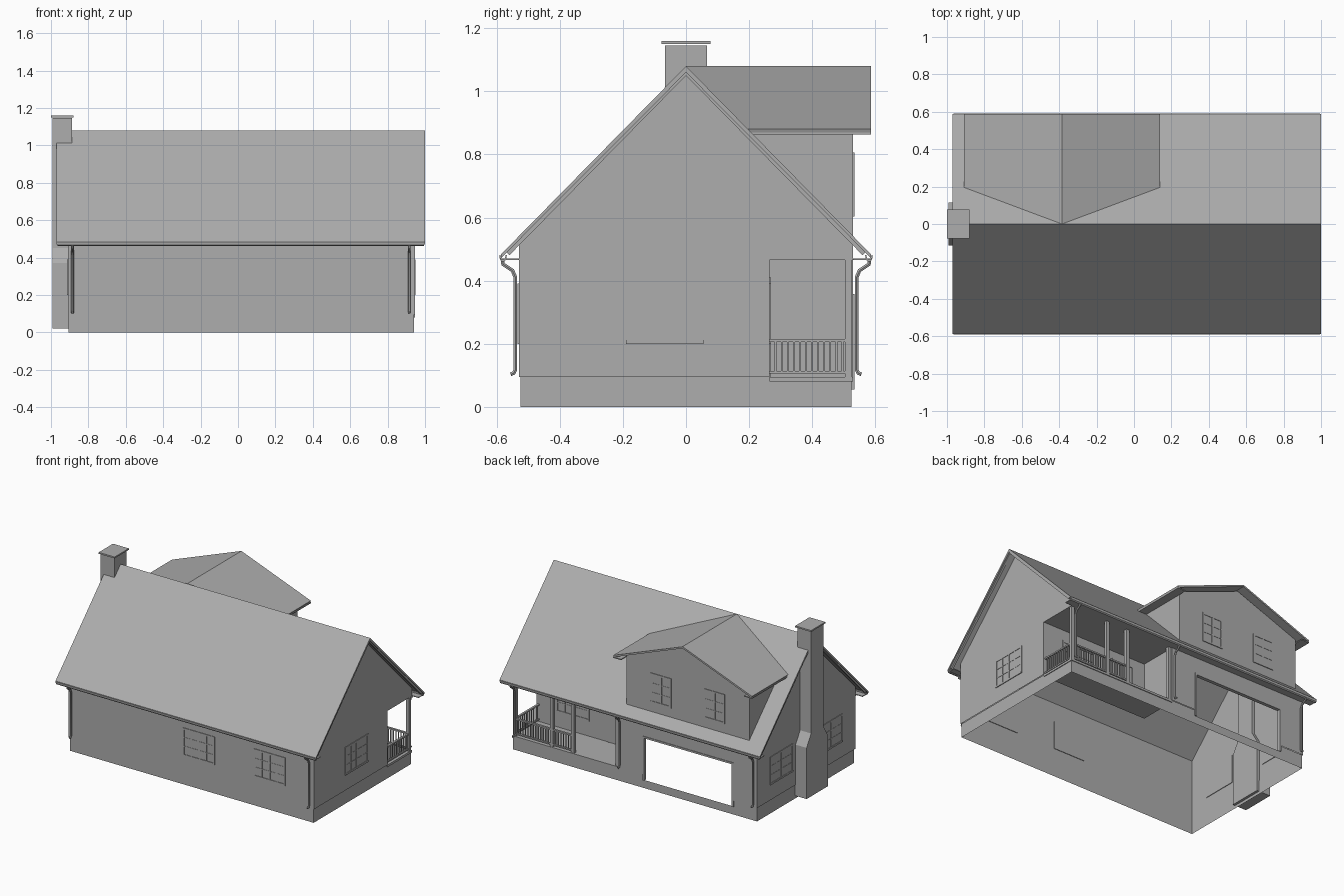
import bpy, bmesh
from mathutils import Vector

if "Cube" in bpy.data.objects:
    bpy.data.objects.remove(bpy.data.objects["Cube"])

X0, X1, Y = -0.91, 0.945, 0.53          # wall extents
PX, PY = 0.14, 0.265                    # inner corner of the porch
GX0, GX1, GZ0, GZ1 = -0.72, -0.055, 0.055, 0.345  # wide opening
SLOPE = 1.017
DC = -0.385                             # dormer centre

grey = bpy.data.materials.new("mid_grey")
grey.diffuse_color = (0.42, 0.42, 0.42, 1)
grey.use_nodes = True
grey.node_tree.nodes["Principled BSDF"].inputs["Base Color"].default_value = grey.diffuse_color


def obj(name, bm):
    me = bpy.data.meshes.new(name)
    bm.to_mesh(me)
    bm.free()
    me.materials.append(grey)
    o = bpy.data.objects.new(name, me)
    bpy.context.collection.objects.link(o)
    return o


def sheets(name, polys):
    bm = bmesh.new()
    for p in polys:
        bm.faces.new([bm.verts.new(v) for v in p])
    bmesh.ops.remove_doubles(bm, verts=bm.verts, dist=1e-5)
    return obj(name, bm)


def boxes(name, items):
    bm = bmesh.new()
    for x0, x1, y0, y1, z0, z1 in items:
        vs = bmesh.ops.create_cube(bm, size=1)['verts']
        for v in vs:
            v.co = Vector(((x0 + x1) / 2 + v.co.x * (x1 - x0),
                           (y0 + y1) / 2 + v.co.y * (y1 - y0),
                           (z0 + z1) / 2 + v.co.z * (z1 - z0)))
    return obj(name, bm)


def xwall(y, x0, x1, z0, z1):
    return [(x0, y, z0), (x1, y, z0), (x1, y, z1), (x0, y, z1)]


def ywall(x, y0, y1, z0, z1):
    return [(x, y0, z0), (x, y1, z0), (x, y1, z1), (x, y0, z1)]


def extrude(name, profile, d):
    """Closed polygon pushed along vector d."""
    bm = bmesh.new()
    f = bm.faces.new([bm.verts.new(p) for p in profile])
    r = bmesh.ops.extrude_face_region(bm, geom=[f])
    bmesh.ops.translate(bm, vec=d, verts=[v for v in r['geom'] if isinstance(v, bmesh.types.BMVert)])
    bmesh.ops.recalc_face_normals(bm, faces=bm.faces)
    return obj(name, bm)


# Foundation skirt, open underneath
fx0, fx1, fy, fz = X0 + .005, X1 - .005, Y - .005, .095
sheets("foundation", [
    xwall(-fy, fx0, fx1, 0, fz), ywall(fx0, -fy, fy, 0, fz), ywall(fx1, -fy, fy, 0, fz),
    xwall(fy, fx0, fx1, 0, GZ0), xwall(fy, fx0, GX0, GZ0, fz), xwall(fy, GX1, fx1, GZ0, fz)])

# Walls
top = 0.52
gable = [(-Y, top), (0, 1.055), (Y, top)]
left = [(X0, y, z) for y, z in [(-Y, fz)] + gable + [(Y, fz)]]
right = [(X1, y, z) for y, z in [(-Y, fz)] + gable + [(Y, .465), (PY, .465), (PY, fz)]]
sheets("walls", [
    left, right, xwall(-Y, X0, X1, fz, top),
    xwall(Y, X0, GX0, fz, GZ1), xwall(Y, GX1, PX, fz, GZ1),
    xwall(Y, X0, PX, GZ1, .465), xwall(Y, X0, X1, .465, top),
    xwall(PY, PX, X1, fz, .465), ywall(PX, PY, Y, fz, .465),
    [(PX, PY, .465), (X1, PY, .465), (X1, Y, .465), (PX, Y, .465)]])

# Trim around the wide opening
t = .012
boxes("opening_trim", [
    (GX0 - t, GX0, Y - .02, Y + .004, GZ0, GZ1 + t), (GX1, GX1 + t, Y - .02, Y + .004, GZ0, GZ1 + t),
    (GX0, GX1, Y - .02, Y + .004, GZ1, GZ1 + t)])

# Main roof
RY, th = .587, .02
zt = lambda y: 1.08 - SLOPE * abs(y)
extrude("main_roof", [(-.97, y, z) for y, z in [
    (-RY, zt(RY)), (0, 1.08), (RY, zt(RY)), (RY, zt(RY) - .012),
    (0, 1.08 - th), (-RY, zt(RY) - .012)]], (1.97, 0, 0))

# Rake boards at both gable ends
for x, n in ((-.965, "left"), (.98, "right")):
    extrude(n + "_rake_board", [(x, y, z) for y, z in [
        (-.57, zt(.57) - .01), (0, 1.07), (.57, zt(.57) - .01),
        (.56, zt(.56) - .03), (0, 1.05), (-.56, zt(.56) - .03)]], (.015, 0, 0))

# Dormer walls and roof
DW, DE, DS = .465, .525, .38
dz = lambda x: 1.08 - DS * abs(x - DC)
zb = dz(DC + DW) - .018
sheets("dormer_walls", [
    [(DC - DW, Y, .53), (DC + DW, Y, .53), (DC + DW, Y, zb), (DC, Y, 1.06), (DC - DW, Y, zb)]] + [
    [(x, Y, .53), (x, Y, zb), (x, (1.08 - zb) / SLOPE, zb)] for x in (DC - DW, DC + DW)])
dy = (1.08 - dz(DC + DE)) / SLOPE
roof = []
for s in (-1, 1):
    e = DC + s * DE
    p = [(DC, 0, 1.08), (DC, RY, 1.08), (e, RY, dz(e)), (e, dy, dz(e))]
    roof.append(p if s < 0 else p[::-1])
dr = sheets("dormer_roof", roof)
m = dr.modifiers.new("thickness", 'SOLIDIFY')
m.thickness = .012
m.offset = -1 if dr.data.polygons[0].normal.z > 0 else 1
boxes("dormer_eaves", [(min(a, b), max(a, b), dy, RY, .863, .87)
                       for a, b in ((DC - DE, DC - DW), (DC + DW, DC + DE))])

# Chimney: wide base, sloped shoulders, narrow stack and cap
extrude("chimney", [(-.993, y, z) for y, z in [
    (-.115, .02), (.115, .02), (.115, .37), (.066, .45), (.066, 1.145),
    (-.066, 1.145), (-.066, .45), (-.115, .37)]], (.105, 0, 0))
boxes("chimney_cap", [(-1.0, -.88, -.077, .077, 1.15, 1.16)])


# Windows: u runs along the wall, sign is the outward direction
def window(name, axis, pos, sign, u0, u1, z0, z1, cols):
    w = (u1 - u0)
    b = .006
    parts = [(u0, u1, z0, z1, .001)]
    parts += [(u0 - b, u0 + b, z0, z1, .004), (u1 - b, u1 + b, z0, z1, .004),
              (u0 - b, u1 + b, z0 - b, z0 + b, .005), (u0 - b, u1 + b, z1 - b, z1 + b, .004)]
    for i in range(1, cols):
        h = .006 if i * 2 == cols else .003
        u = u0 + w * i / cols
        parts.append((u - h, u + h, z0, z1, .003))
    for i in (1, 2):
        z = z0 + (z1 - z0) * i / 3
        parts.append((u0, u1, z - .003, z + .003, .003))
    items = []
    for a, c, za, zc, d in parts:
        n0, n1 = sorted((pos - sign * .004, pos + sign * d))
        items.append((a, c, n0, n1, za, zc) if axis == 'x' else (n0, n1, a, c, za, zc))
    boxes(name, items)


for i, (axis, pos, s, u0, u1, z0, z1, c) in enumerate([
        ('x', -Y, -1, -.04, .19, .205, .385, 4), ('x', -Y, -1, .495, .725, .205, .385, 4),
        ('y', X1, 1, -.185, .05, .205, .385, 4),
        ('y', X0, -1, .15, .385, .205, .385, 4), ('y', X0, -1, -.385, -.15, .205, .385, 4),
        ('x', PY, 1, .55, .79, .205, .385, 4),
        ('x', Y, 1, -.255, -.11, .61, .80, 2), ('x', Y, 1, -.66, -.515, .61, .80, 2)]):
    window(f"window_{i + 1}", axis, pos, s, u0, u1, z0, z1, c)

# Porch door
boxes("porch_door", [(.24, .39, PY, PY + .002, fz, .40), (.23, .24, PY, PY + .005, fz, .41),
                     (.39, .40, PY, PY + .005, fz, .41), (.24, .39, PY, PY + .005, .40, .41)])

# Porch floor, posts and railing
boxes("porch_floor", [(PX, X1, PY, Y, .08, fz)])
py, px = Y - .015, X1 - .015
boxes("porch_posts", [(x - .011, x + .011, py - .011, py + .011, fz, .465) for x in (px, .65, .49, .155)])
rails = []
for z0, z1 in ((.105, .114), (.205, .215)):
    rails += [(px - .007, px + .007, PY, py, z0, z1), (.49, px, py - .007, py + .007, z0, z1)]
b = .003
for i in range(1, 13):
    y = PY + (py - PY) * i / 13
    rails.append((px - b, px + b, y - b, y + b, .11, .21))
for i in range(1, 23):
    x = .49 + (px - .49) * i / 23
    rails.append((x - b, x + b, py - b, py + b, .11, .21))
boxes("porch_railing", rails)

# Gutters, soffits and downspouts on both long sides
for s, side in ((-1, "front"), (1, "back")):
    extrude(side + "_gutter", [(-.965, s * y, z) for y, z in [
        (.568, .482), (.570, .466), (.576, .461), (.584, .461), (.590, .467), (.592, .482),
        (.588, .482), (.586, .468), (.574, .468), (.572, .482)]], (1.96, 0, 0))
    boxes(side + "_soffit", [(-.965, .995, *sorted((s * Y, s * .575)), .465, .47)])
    for k, x in enumerate((-.885, .915) if s < 0 else (-.885, .125, .92)):
        cu = bpy.data.curves.new(f"{side}_downspout_{k + 1}", 'CURVE')
        cu.dimensions = '3D'
        cu.bevel_depth, cu.bevel_resolution, cu.use_fill_caps = .007, 1, True
        cu.materials.append(grey)
        path = [(.582, .47), (.58, .452), (.55, .432), (.541, .41), (.541, .118), (.546, .107), (.556, .103)]
        sp = cu.splines.new('POLY')
        sp.points.add(len(path) - 1)
        for p, (y, z) in zip(sp.points, path):
            p.co = (x, s * y, z, 1)
        o = bpy.data.objects.new(cu.name, cu)
        bpy.context.collection.objects.link(o)
        bpy.ops.object.select_all(action='DESELECT')
        o.select_set(True)
        bpy.context.view_layer.objects.active = o
        bpy.ops.object.convert(target='MESH')
        bpy.ops.object.shade_smooth_by_angle()
